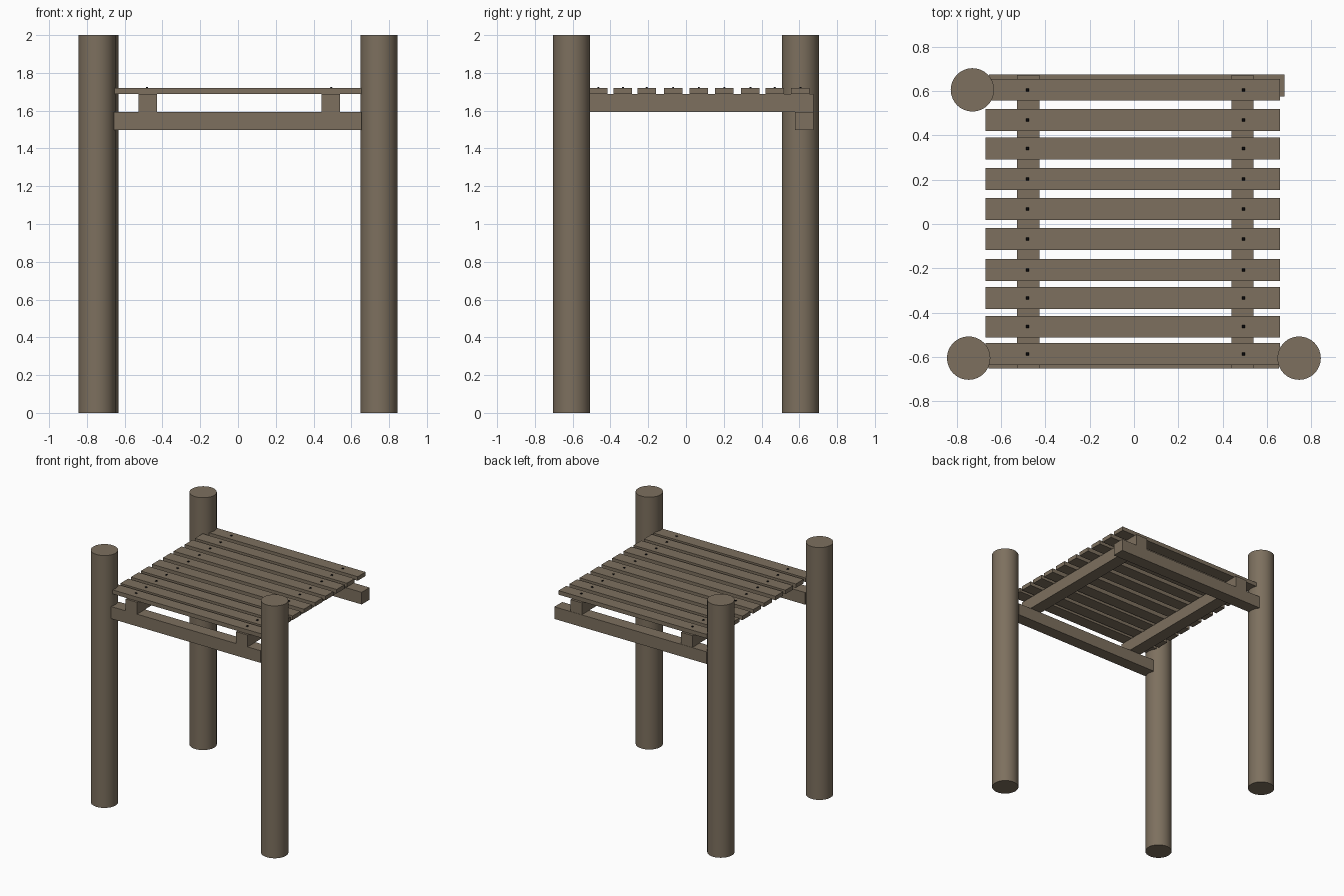
import bpy, math

if "Cube" in bpy.data.objects:
    bpy.data.objects.remove(bpy.data.objects["Cube"])

def material(name, rgb):
    m = bpy.data.materials.new(name)
    m.diffuse_color = (*rgb, 1)
    m.use_nodes = True
    m.node_tree.nodes["Principled BSDF"].inputs["Base Color"].default_value = m.diffuse_color
    return m

wood = material("weathered wood", (0.205, 0.162, 0.113))
iron = material("black iron", (0.004, 0.004, 0.005))

def box(name, x, y, z, mat=wood):
    bpy.ops.mesh.primitive_cube_add(size=1, location=[sum(r) / 2 for r in (x, y, z)])
    o = bpy.context.object
    o.name = name
    o.scale = [r[1] - r[0] for r in (x, y, z)]
    bpy.ops.object.transform_apply(location=False, rotation=False, scale=True)
    o.data.materials.append(mat)
    return o

# Three round posts (the back right corner has none)
for name, x, y in (("front_left_post", -0.747, -0.606),
                   ("front_right_post", 0.746, -0.606),
                   ("back_left_post", -0.73, 0.606)):
    bpy.ops.mesh.primitive_cylinder_add(vertices=32, radius=0.098, depth=2, location=(x, y, 1))
    o = bpy.context.object
    o.name = name
    o.data.materials.append(wood)
    bpy.ops.object.shade_smooth_by_angle(angle=math.radians(30))

# Cross beams between posts
box("front_beam", (-0.657, 0.655), (-0.653, -0.555), (1.497, 1.593))
box("back_beam", (-0.655, 0.681), (0.577, 0.676), (1.497, 1.593))

# Joists resting on the beams
box("left_joist", (-0.528, -0.428), (-0.653, 0.674), (1.593, 1.687))
box("right_joist", (0.441, 0.541), (-0.653, 0.674), (1.593, 1.687))

# Deck slats, each with two nail heads
slat_y = (0.606, 0.470, 0.341, 0.203, 0.068, -0.068, -0.208, -0.334, -0.464, -0.587)
for i, y in enumerate(slat_y, 1):
    box(f"slat_{i}", (-0.672, 0.660), (y - 0.049, y + 0.049), (1.687, 1.719))
    for side, x in (("left", -0.482), ("right", 0.494)):
        bpy.ops.mesh.primitive_cone_add(vertices=4, radius1=0.0155, radius2=0.006, depth=0.016,
                                        location=(x, y, 1.717), rotation=(0, 0, math.pi / 4))
        o = bpy.context.object
        o.name = f"{side}_nail_{i}"
        o.data.materials.append(iron)
